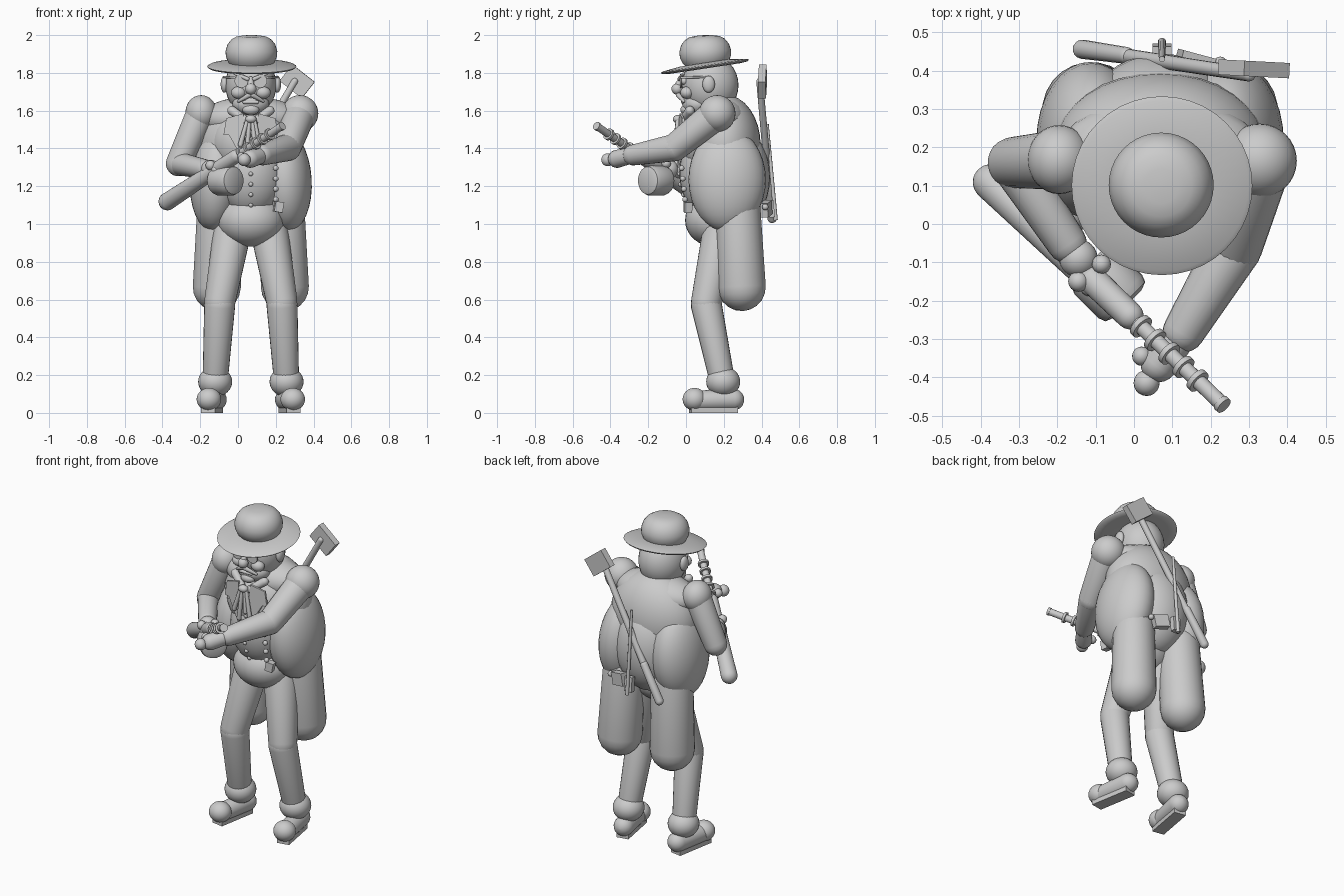
import bpy, bmesh, math
from mathutils import Vector, Matrix, Euler

cube = bpy.data.objects.get("Cube")
if cube:
    bpy.data.objects.remove(cube, do_unlink=True)

grey = bpy.data.materials.new("clay grey")
grey.use_nodes = True
tone = (0.6, 0.6, 0.6, 1)
grey.diffuse_color = tone
grey.node_tree.nodes["Principled BSDF"].inputs["Base Color"].default_value = tone

MID = 0.068  # the body's own symmetry plane


def finish(name, bm, smooth=True):
    bmesh.ops.recalc_face_normals(bm, faces=bm.faces)
    for f in bm.faces:
        f.smooth = smooth
    for e in bm.edges:
        if len(e.link_faces) == 2 and e.calc_face_angle() > math.radians(40):
            e.smooth = False
    mesh = bpy.data.meshes.new(name)
    bm.to_mesh(mesh)
    bm.free()
    mesh.materials.append(grey)
    obj = bpy.data.objects.new(name, mesh)
    bpy.context.collection.objects.link(obj)
    return obj


def ball(name, c, r, rot=(0, 0, 0), seg=32):
    r = (r, r, r) if isinstance(r, (int, float)) else r
    turn = Euler([math.radians(a) for a in rot]).to_matrix().to_4x4()
    bm = bmesh.new()
    bmesh.ops.create_uvsphere(bm, u_segments=seg, v_segments=seg // 2, radius=1,
                              matrix=Matrix.Translation(c) @ turn @ Matrix.Diagonal((*r, 1)))
    return finish(name, bm)


def box(name, c, size, rot=(0, 0, 0)):
    turn = Euler([math.radians(a) for a in rot]).to_matrix().to_4x4()
    bm = bmesh.new()
    bmesh.ops.create_cube(bm, size=1, matrix=Matrix.Translation(c) @ turn @ Matrix.Diagonal((*size, 1)))
    return finish(name, bm, False)


def lathe(name, base, axis, profile, seg=28):
    """Revolve (radius, height) points about an axis."""
    turn = Vector(axis).to_track_quat("Z", "Y")
    bm = bmesh.new()
    rings = []
    for r, h in profile:
        rings.append([bm.verts.new(Vector(base) + turn @ Vector(
            (r * math.cos(i * math.tau / seg), r * math.sin(i * math.tau / seg), h))) for i in range(seg)])
    for a, b in zip(rings, rings[1:]):
        for i in range(seg):
            j = (i + 1) % seg
            bm.faces.new((a[i], a[j], b[j], b[i]))
    bm.faces.new(rings[0][::-1])
    bm.faces.new(rings[-1])
    return finish(name, bm)


def limb(name, p, q, r1, r2, seg=24):
    """Tapered rod with round ends."""
    axis = Vector(q) - Vector(p)
    arc = [math.radians(a) for a in (1, 18, 36, 54, 72, 90)]
    pts = [(r1 * math.sin(a), -r1 * math.cos(a)) for a in arc]
    pts += [(r2 * math.sin(a), axis.length + r2 * math.cos(a)) for a in reversed(arc)]
    return lathe(name, p, axis, pts, seg)


def rod(name, p, q, r1, r2=None, seg=20):
    axis = Vector(q) - Vector(p)
    return lathe(name, p, axis, [(r1, 0), (r2 or r1, axis.length)], seg)


def plate(name, points, thick=0.012):
    bm = bmesh.new()
    face = bm.faces.new([bm.verts.new(p) for p in points])
    out = bmesh.ops.extrude_face_region(bm, geom=[face])["geom"]
    bmesh.ops.translate(bm, vec=(0, thick, 0), verts=[v for v in out if isinstance(v, bmesh.types.BMVert)])
    return finish(name, bm, False)


# Hat
tilt = (0, -0.15, 0.99)
lathe("hat_brim", (0.073, 0.1, 1.835), tilt,
      [(0.1, -0.004), (0.19, -0.012), (0.228, -0.008), (0.236, 0), (0.225, 0.006), (0.13, 0.018)], 40)
lathe("hat_crown", (0.071, 0.105, 1.83), (0, -0.04, 1),
      [(0.1, 0), (0.122, 0.025), (0.135, 0.055), (0.137, 0.085), (0.127, 0.12),
       (0.106, 0.147), (0.08, 0.162), (0.045, 0.168), (0.008, 0.17)], 40)

# Head and neck
ball("head", (MID, 0.128, 1.735), (0.135, 0.15, 0.16))
ball("jaw", (MID, 0.065, 1.635), (0.098, 0.085, 0.065))
limb("neck", (MID, 0.16, 1.52), (MID, 0.14, 1.66), 0.105, 0.1)
ball("nose", (MID, -0.047, 1.715), 0.03, seg=20)
limb("nose_bridge", (MID, -0.025, 1.77), (MID, -0.043, 1.73), 0.012, 0.02, 16)
limb("mouth", (MID - 0.035, -0.018, 1.645), (MID + 0.035, -0.018, 1.645), 0.009, 0.009, 12)
ball("chin", (MID, 0.0, 1.605), (0.045, 0.03, 0.028), seg=20)

for side, s in (("left", 1), ("right", -1)):
    def at(u, y, z):
        return (MID + s * u, y, z)

    # Face details
    ball(side + "_ear", at(0.14, 0.12, 1.74), (0.02, 0.033, 0.045), seg=20)
    ball(side + "_cheek", at(0.065, 0.005, 1.695), (0.04, 0.035, 0.033), seg=20)
    ball(side + "_eye", at(0.048, -0.008, 1.757), 0.02, seg=16)
    limb(side + "_eyebrow", at(0.018, -0.035, 1.768), at(0.085, -0.012, 1.797), 0.011, 0.008, 12)
    limb(side + "_moustache", at(0.01, -0.04, 1.682), at(0.065, -0.012, 1.65), 0.014, 0.008, 12)
    rim = lathe(side + "_spectacle_rim", at(0.05, -0.032, 1.757), (0, 1, 0),
                [(0.03, 0), (0.036, 0), (0.036, 0.008), (0.03, 0.008)])
    limb(side + "_spectacle_arm", at(0.086, -0.025, 1.775), at(0.142, 0.1, 1.778), 0.006, 0.006, 10)

    # Coat sides and tails
    ball(side + "_coat_side", at(0.182, 0.218, 1.235), (0.14, 0.205, 0.275), (0, s * -4, 0))
    limb(side + "_coat_tail", at(0.165, 0.275, 1.08), at(0.18, 0.295, 0.667), 0.12, 0.128)
    plate(side + "_lapel", [at(0.04, -0.035, 1.585), at(0.13, -0.02, 1.56), at(0.145, -0.02, 1.47),
                            at(0.115, -0.025, 1.47), at(0.02, -0.045, 1.3)])
    limb(side + "_collar", at(0.02, -0.02, 1.545), at(0.1, 0.02, 1.6), 0.02, 0.025, 16)

    # Legs
    limb(side + "_thigh", at(0.1, 0.185, 0.95), at(0.165, 0.108, 0.585), 0.1, 0.082)
    limb(side + "_shin", at(0.165, 0.108, 0.57), at(0.188, 0.19, 0.18), 0.082, 0.067)
    ball(side + "_trouser_cuff", at(0.189, 0.197, 0.165), (0.09, 0.09, 0.08))

    # Shoes
    ball(side + "_shoe_toe", at(0.222, 0.045, 0.072), (0.065, 0.063, 0.06))
    limb(side + "_shoe_body", at(0.218, 0.07, 0.065), at(0.185, 0.25, 0.07), 0.053, 0.058)
    box(side + "_shoe_sole", at(0.205, 0.145, 0.02), (0.075, 0.25, 0.04), (0, 0, s * 10))

# Torso
ball("upper_coat", (MID, 0.205, 1.42), (0.275, 0.19, 0.265))
ball("shoulder_yoke", (MID, 0.185, 1.56), (0.265, 0.145, 0.115))
ball("lower_back", (MID, 0.26, 1.25), (0.2, 0.185, 0.27))
ball("chest", (MID, 0.135, 1.43), (0.21, 0.165, 0.19))
ball("waistcoat", (MID, 0.13, 1.27), (0.18, 0.165, 0.235))
ball("trouser_seat", (MID, 0.15, 1.02), (0.175, 0.155, 0.14))

# Neckcloth and buttons
for i, u in enumerate((-0.055, -0.022, 0.022, 0.055)):
    limb("neckcloth_strand_%d" % i, (MID + u * 0.35, -0.045, 1.55),
         (MID + u, -0.055, 1.42 - 0.05 * (i % 2)), 0.01, 0.014, 12)
ball("neckcloth_knot", (MID, -0.045, 1.555), (0.03, 0.025, 0.022), seg=16)
for i in range(6):
    z = 1.1 + i * 0.055
    depth = 0.13 - 0.165 * math.sqrt(1 - ((z - 1.27) / 0.235) ** 2)
    ball("waistcoat_button_%d" % i, (MID, depth, z), 0.012, seg=12)
for i in range(4):
    ball("coat_button_%d" % i, (0.2, -0.005 - 0.006 * i, 1.13 + i * 0.055), 0.015, seg=12)
box("front_pouch", (0.215, 0.01, 1.09), (0.045, 0.04, 0.055), (0, 10, 10))

# Left arm
left_shoulder, left_elbow = (0.328, 0.165, 1.585), (0.262, -0.06, 1.405)
left_wrist = (0.13, -0.28, 1.365)
ball("left_shoulder", left_shoulder, 0.097)
limb("left_upper_arm", left_shoulder, left_elbow, 0.085, 0.073)
limb("left_forearm", left_elbow, left_wrist, 0.073, 0.055)
limb("left_hand", left_wrist, (0.065, -0.365, 1.345), 0.042, 0.048)
ball("left_fingers", (0.033, -0.415, 1.34), 0.034, seg=20)
ball("left_thumb", (0.02, -0.345, 1.355), 0.025, seg=20)

# Right arm
right_shoulder, right_elbow = (-0.195, 0.168, 1.59), (-0.315, 0.16, 1.32)
right_wrist = (-0.175, -0.05, 1.29)
ball("right_shoulder", right_shoulder, (0.083, 0.09, 0.092))
limb("right_upper_arm", right_shoulder, right_elbow, 0.078, 0.067)
limb("right_forearm", right_elbow, right_wrist, 0.062, 0.052)
ball("right_hand", (-0.145, -0.09, 1.29), 0.05)
for i in range(3):
    ball("right_finger_%d" % i, (-0.145 + i * 0.03, -0.15 - i * 0.012, 1.31 - i * 0.025), 0.027, seg=16)
ball("right_thumb", (-0.085, -0.105, 1.32), 0.025, seg=16)

# Long gun: stock, receiver, ringed barrel and drum
butt, muzzle = Vector((-0.38, 0.115, 1.115)), Vector((0.235, -0.475, 1.52))


def along(t):
    return butt.lerp(muzzle, t)


limb("gun_stock", along(0.01), along(0.42), 0.047, 0.04)
limb("gun_receiver", along(0.4), along(0.6), 0.038, 0.036)
rod("gun_barrel", along(0.58), along(1), 0.02)
for i in range(5):
    rod("barrel_ring_%d" % i, along(0.64 + i * 0.06), along(0.655 + i * 0.06), 0.032)
rod("muzzle_lip", along(0.985), along(1), 0.023)
lathe("gun_drum", (-0.12, -0.105, 1.23), (0.7, -0.7, 0),
      [(0.05, 0), (0.073, 0.012), (0.08, 0.03), (0.08, 0.12), (0.073, 0.138), (0.05, 0.147)])

# Tools on the back
limb("mallet_handle", (-0.13, 0.455, 1.03), (0.3, 0.39, 1.755), 0.02, 0.018, 16)
limb("mallet_grip", (-0.135, 0.456, 1.03), (-0.02, 0.44, 1.22), 0.025, 0.022, 16)
box("mallet_head", (0.313, 0.405, 1.755), (0.15, 0.04, 0.11), (0, 38, -3))
rod("back_rod", (0.073, 0.475, 1.02), (0.073, 0.43, 1.53), 0.011, 0.008, 12)
box("rod_sheath", (0.073, 0.452, 1.08), (0.05, 0.03, 0.09), (5, 0, 0))
box("back_pouch", (0.16, 0.425, 1.08), (0.09, 0.04, 0.075), (0, 12, -15))
ball("pouch_clasp", (0.225, 0.42, 1.09), 0.017, seg=12)
